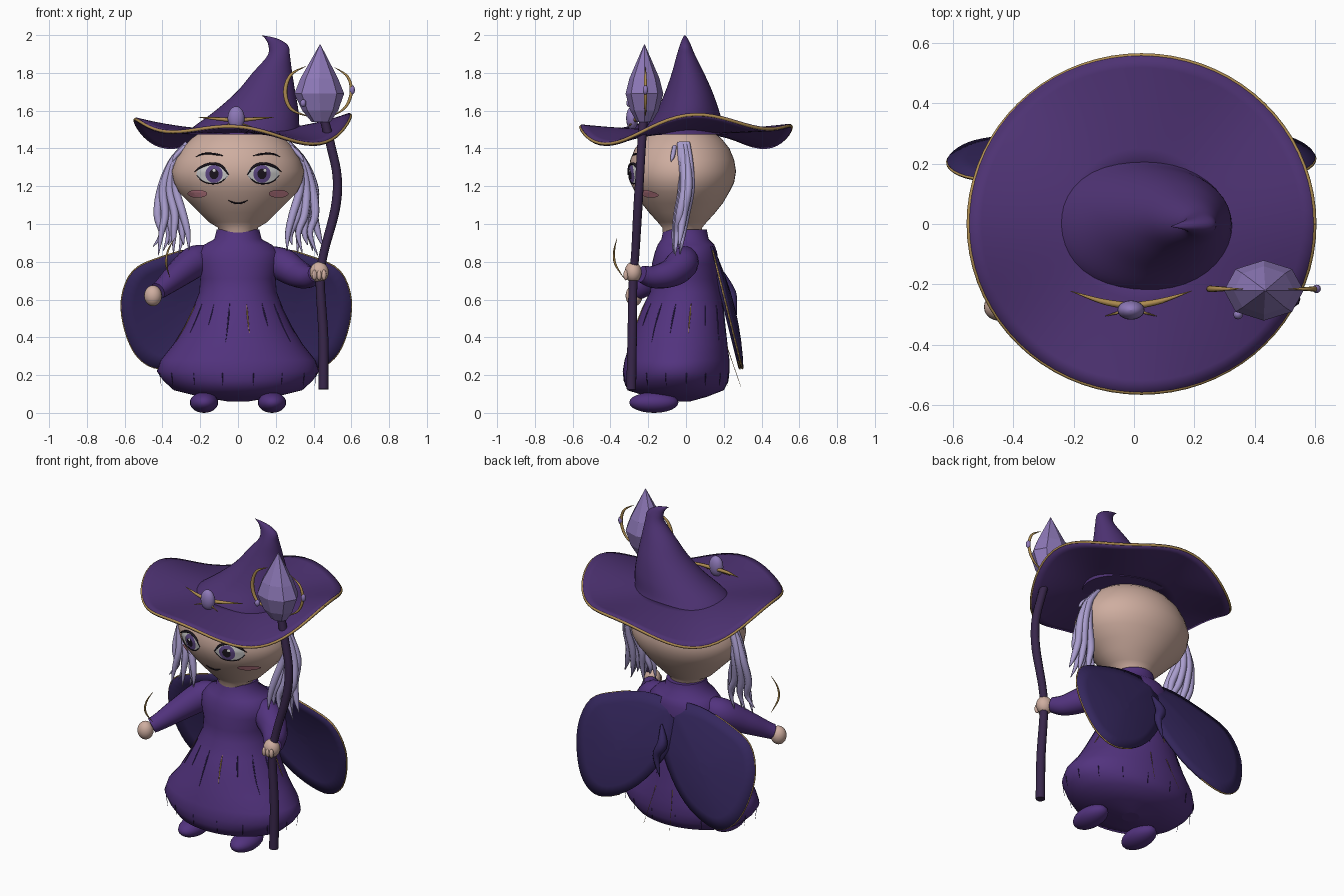
import bpy, bmesh, math
from math import sin, cos, pi, sqrt
from mathutils import Vector

if "Cube" in bpy.data.objects:
    bpy.data.objects.remove(bpy.data.objects["Cube"])

COL = dict(hat=(.075, .032, .17), dress=(.085, .033, .21), cape=(.035, .02, .11), skin=(.62, .42, .35),
           hair=(.40, .34, .62), gold=(.42, .26, .08), gem=(.27, .19, .48), wood=(.04, .02, .07),
           white=(.75, .75, .72), iris=(.12, .07, .25), black=(.012, .008, .015), blush=(.72, .28, .34))
MATS = {}
for k, c in COL.items():
    MATS[k] = bpy.data.materials.new(k)
    MATS[k].diffuse_color = (*c, 1)


def make(name, verts, faces, mat, smooth=True, recalc=True):
    me = bpy.data.meshes.new(name)
    me.from_pydata([tuple(v) for v in verts], [], faces)
    if recalc:
        bm = bmesh.new()
        bm.from_mesh(me)
        bmesh.ops.recalc_face_normals(bm, faces=bm.faces[:])
        bm.to_mesh(me)
        bm.free()
    ob = bpy.data.objects.new(name, me)
    bpy.context.collection.objects.link(ob)
    me.materials.append(MATS[mat])
    for p in me.polygons:
        p.use_smooth = smooth and len(p.vertices) < 5
    return ob


def strips(levels, n):
    """Quads between successive closed rings of n points."""
    return [(a * n + i, a * n + (i + 1) % n, (a + 1) * n + (i + 1) % n, (a + 1) * n + i)
            for a in range(levels - 1) for i in range(n)]


def skin_rings(name, rings, mat, smooth=True):
    """Bridge equal rings of points and cap both ends."""
    n, m = len(rings[0]), len(rings)
    faces = strips(m, n) + [tuple(range(n)), tuple(range((m - 1) * n, m * n))]
    return make(name, [v for r in rings for v in r], faces, mat, smooth)


def loft(name, rows, mat, n=32, smooth=True):
    """Rows of (cx, cy, z, rx, ry) as horizontal ellipses."""
    return skin_rings(name, [[(cx + rx * cos(2 * pi * i / n), cy + ry * sin(2 * pi * i / n), z)
                              for i in range(n)] for cx, cy, z, rx, ry in rows], mat, smooth)


def spline(pts, k):
    """Catmull-Rom through tuples of any length."""
    out = []
    for i in range(len(pts) - 1):
        p = [pts[max(i - 1, 0)], pts[i], pts[i + 1], pts[min(i + 2, len(pts) - 1)]]
        for j in range(k):
            t = j / k
            out.append(tuple(.5 * (2 * b + (c - a) * t + (2 * a - 5 * b + 4 * c - d) * t * t
                                   + (3 * b - a - 3 * c + d) * t ** 3) for a, b, c, d in zip(*p)))
    return out + [tuple(pts[-1])]


def tube(name, pts, mat, sides=8, k=5):
    """Round tube through (x, y, z, radius) points."""
    pts = spline(pts, k) if k > 1 else pts
    P = [Vector(p[:3]) for p in pts]
    rings, nrm = [], Vector((.31, .9, .2))
    for i, p in enumerate(P):
        t = (P[min(i + 1, len(P) - 1)] - P[max(i - 1, 0)]).normalized()
        nrm = (nrm - t * nrm.dot(t)).normalized()
        b, r = t.cross(nrm), max(pts[i][3], .0008)
        rings.append([p + r * (nrm * cos(2 * pi * j / sides) + b * sin(2 * pi * j / sides)) for j in range(sides)])
    return skin_rings(name, rings, mat)


def ball(name, c, s, mat, n=20):
    rows = [(c[0], c[1], c[2] - s[2] * cos(a * pi / 12), max(s[0] * sin(a * pi / 12), .0005),
             max(s[1] * sin(a * pi / 12), .0005)) for a in range(13)]
    return loft(name, rows, mat, n)


# head and neck
HEAD = [(.92, .10, .10), (.98, .105, .105), (1.01, .155, .13), (1.06, .205, .175), (1.11, .255, .215), (1.17, .315, .25),
        (1.22, .34, .275), (1.28, .352, .285), (1.34, .33, .275), (1.40, .295, .25), (1.45, .25, .21), (1.5, .18, .15)]
HY = -.02
loft('head', [(0, HY, z, a, b) for z, a, b in HEAD], 'skin', 48)


def face_y(x, z):
    for (z0, a0, b0), (z1, a1, b1) in zip(HEAD, HEAD[1:]):
        if z0 <= z <= z1:
            t = (z - z0) / (z1 - z0)
            a, b = a0 + (a1 - a0) * t, b0 + (b1 - b0) * t
            return HY - b * sqrt(max(0, 1 - (x / a) ** 2))


def patch(name, cx, cz, rx, rz, lift, mat, n=24):
    """Elliptical patch lying on the face, facing forward."""
    pts = [(cx + rx * f * cos(2 * pi * i / n), cz + rz * f * sin(2 * pi * i / n)) for f in (1, .66, .33) for i in range(n)]
    verts = [(x, face_y(x, z) - lift, z) for x, z in pts]
    make(name, verts, strips(3, n) + [tuple(range(2 * n, 3 * n))], mat, recalc=False)


def face_line(name, xz, r, mat='black'):
    tube(name, [(x, face_y(x, z) - .008, z, r * w) for (x, z), w in zip(xz, (.3, 1, 1, 1, .3))], mat, 6, 4)


for s, side in ((-1, 'left'), (1, 'right')):
    ex, ez = s * .135, 1.265
    patch(side + '_eye_white', ex, ez, .085, .05, .006, 'white')
    patch(side + '_iris', ex - s * .008, ez, .046, .047, .010, 'iris')
    patch(side + '_pupil', ex - s * .008, ez, .024, .028, .014, 'black')
    patch(side + '_eye_glint', ex + .008, ez + .02, .009, .009, .018, 'white', 10)
    face_line(side + '_upper_lash', [(ex + s * d, ez + h) for d, h in
              ((-.085, -.005), (-.05, .04), (0, .055), (.055, .04), (.095, .012))], .007)
    face_line(side + '_lower_lash', [(ex + s * d, ez + h) for d, h in
              ((-.08, -.01), (-.045, -.042), (0, -.052), (.05, -.04), (.085, -.005))], .003)
    face_line(side + '_eyebrow', [(s * x, z) for x, z in
              ((.08, 1.362), (.11, 1.368), (.15, 1.373), (.19, 1.37), (.225, 1.355))], .005)
    patch(side + '_cheek', s * .215, 1.16, .052, .021, .014, 'blush')
face_line('mouth', [(-.05, 1.125), (-.025, 1.113), (0, 1.11), (.025, 1.113), (.05, 1.125)], .004)

# hair locks on both sides
for s, side in ((-1, 'left'), (1, 'right')):
    for i in range(8):
        f = i / 7
        w = .012 * sin(i * 2.4)
        y = -.025 + .045 * ((i * 3) % 8) / 7
        tube(f'{side}_hair_lock_{i + 1}', [
            (s * .27, y - .01, 1.43, .012), (s * (.325 + .025 * f), y, 1.33, .019),
            (s * (.33 + .075 * f), y + .005, 1.19, .023), (s * (.29 + .125 * f) + w, y - .02, 1.05, .022),
            (s * (.265 + .15 * f) - w, y - .035, .95, .016), (s * (.26 + .19 * f), y - .045, .86 + .03 * sin(i * 1.9), .002)],
            'hair', 7)
    tube(side + '_temple_wisp', [(s * .28, -.06, 1.41, .012), (s * .33, -.07, 1.36, .012), (s * .345, -.08, 1.33, .002)], 'hair', 7)

# dress: z, half width, front y, back y
DRESS = [(.06, .05, -.08, .02), (.085, .20, -.20, .11), (.12, .34, -.31, .20), (.17, .395, -.33, .225), (.22, .43, -.335, .23),
         (.28, .41, -.325, .23), (.36, .345, -.30, .22), (.45, .29, -.275, .21), (.55, .24, -.235, .20), (.64, .205, -.19, .18),
         (.71, .20, -.18, .17), (.79, .22, -.18, .17), (.85, .22, -.165, .165), (.89, .18, -.15, .15), (.92, .125, -.13, .12),
         (.97, .113, -.12, .11)]
loft('dress', [(0, (f + b) / 2, z, rx, (b - f) / 2) for z, rx, f, b in DRESS], 'dress', 48)


def dress_point(a, z, out):
    for (z0, r0, f0, b0), (z1, r1, f1, b1) in zip(DRESS, DRESS[1:]):
        if z0 <= z <= z1:
            t = (z - z0) / (z1 - z0)
            r, f, b = r0 + (r1 - r0) * t, f0 + (f1 - f0) * t, b0 + (b1 - b0) * t
            return ((r + out) * cos(a), (f + b) / 2 + ((b - f) / 2 + out) * sin(a), z)


# thin waist pleats and hem threads
for i in range(16):
    a, dz = 2 * pi * (i + .5) / 16, .05 * sin(i * 2.1)
    tube(f'pleat_{i + 1}', [(*dress_point(a, z, .0), r) for z, r in
         ((.58, .001), (.53, .004), (.47 + dz / 2, .003), (.42 + dz, .001))], 'gold' if i % 4 == 0 else 'cape', 5, 3)
    p = dress_point(a, .21, .0)
    tube(f'hem_thread_{i + 1}', [(*p, .002), (p[0] * .98, p[1] * .98, .145, .001)], 'cape', 4, 1)

# shoes
for s, side in ((-1, 'left'), (1, 'right')):
    ball(side + '_shoe', (s * .18, -.17, .055), (.075, .13, .055), 'dress')

# sleeves and hands
tube('left_sleeve', [(-.15, .0, .83, .06), (-.23, -.02, .80, .085), (-.32, -.12, .73, .07), (-.39, -.21, .67, .052),
                     (-.425, -.25, .645, .045)], 'dress', 16)
tube('right_sleeve', [(.15, .0, .83, .06), (.23, -.02, .79, .085), (.31, -.08, .74, .075), (.37, -.17, .72, .06),
                      (.41, -.235, .735, .045)], 'dress', 16)
ball('left_hand', (-.45, -.275, .62), (.047, .045, .055), 'skin')
ball('right_hand', (.43, -.28, .745), (.05, .045, .055), 'skin')
for i in range(3):
    ball(f'right_finger_{i + 1}', (.405 + .025 * i, -.318, .73), (.013, .014, .028), 'skin', 10)
tube('hand_crescent', [(-.335, -.365, .925, .001), (-.37, -.38, .86, .005), (-.38, -.375, .79, .006),
                       (-.36, -.33, .715, .001)], 'gold', 6)

# cape: two broad mirrored petals
PETAL = [(-.03, .87), (.18, .88), (.40, .825), (.55, .75), (.61, .6), (.59, .43), (.52, .29), (.40, .235),
         (.22, .30), (.07, .44), (-.04, .64), (-.03, .87)]
for s, side in ((-1, 'left'), (1, 'right')):
    edge = spline(PETAL, 4)[:-1]
    n, levels = len(edge), (1, .8, .55, .3, .1)
    verts = []
    for f in levels:
        for x, z in edge:
            x, z = .29 + (x - .29) * f, .56 + (z - .56) * f
            verts.append((s * x * (.98 if s > 0 else 1.01), .17 + (.72 - z) * .25 + .035 * (1 - f * f) + .006 * s, z))
    cape = make(side + '_cape_petal', verts, strips(5, n) + [tuple(range(4 * n, 5 * n))], 'cape')
    m = cape.modifiers.new('thickness', 'SOLIDIFY')
    m.thickness, m.offset = .014, 0
    tube(side + '_cape_trim', [(*verts[i], .005) for i in range(6, 32)], 'gold', 5, 1)
    tube(side + '_cape_thread', [(s * .05, .20, .40, .002), (s * .09, .29, .14, .001)], 'gold', 4, 1)
tube('cape_fold', [(.03, .20, .74, .006), (.0, .235, .64, .03), (.03, .25, .56, .022), (.0, .26, .44, .002)], 'cape', 8)


# hat brim, wavy
def brim_point(a, f):
    wave = .04 * cos(4 * a) + .025 * cos(2 * a) + .04 * sin(2 * a) + .012 * cos(a)
    return (.025 + .572 * f * cos(a), .558 * f * sin(a), 1.485 + .012 * f + wave * f ** 2.4)


N, LV = 72, (1, .93, .85, .75, .65, .55, .45, .3)
brim = make('hat_brim', [brim_point(2 * pi * i / N, f) for f in LV for i in range(N)], strips(len(LV), N), 'hat')
m = brim.modifiers.new('thickness', 'SOLIDIFY')
m.thickness, m.offset = .022, 0
tube('hat_brim_trim', [(*brim_point(2 * pi * i / N, 1.0), .008) for i in range(N + 1)], 'gold', 6, 1)

# hat crown, bent cone with a curled tip
loft('hat_crown', spline([(.03, -.005, 1.475, .30, .225), (.045, -.005, 1.515, .28, .205), (.10, .01, 1.6, .22, .165),
                          (.148, .015, 1.7, .155, .125), (.182, .01, 1.8, .105, .085), (.215, .0, 1.89, .06, .05),
                          (.213, -.003, 1.945, .052, .03), (.175, -.005, 1.982, .032, .014),
                          (.125, -.008, 1.999, .002, .002)], 5), 'hat', 40)

# hat ornament
ball('hat_gem', (-.01, -.285, 1.56), (.045, .032, .063), 'gem')
for s, side in ((-1, 'left'), (1, 'right')):
    tube(side + '_ornament_wing', [(-.01 + s * .02, -.27, 1.55, .012), (-.01 + s * .10, -.255, 1.557, .009),
                                   (-.01 + s * .20, -.222, 1.565, .001)], 'gold', 6)
    tube(side + '_ornament_spike', [(-.01 + s * .03, -.29, 1.53, .006), (-.01 + s * .085, -.305, 1.515, .001)], 'gold', 6, 1)

# staff
tube('staff', [(.452, -.29, .125, .027), (.452, -.285, .4, .026), (.435, -.28, .7, .024), (.455, -.268, .85, .023),
               (.515, -.255, 1.08, .025), (.525, -.245, 1.25, .024), (.49, -.235, 1.42, .024), (.455, -.225, 1.56, .024)], 'wood', 10)
loft('staff_crystal', [(.44, -.22, 1.54, .05, .04), (.435, -.22, 1.60, .095, .075), (.43, -.22, 1.69, .132, .10),
                       (.43, -.22, 1.77, .10, .08), (.435, -.22, 1.95, .002, .002)], 'gem', 8, False)
tube('staff_left_crescent', [(.36, -.215, 1.835, .001), (.28, -.215, 1.79, .008), (.25, -.215, 1.70, .011),
                             (.28, -.215, 1.61, .009), (.37, -.215, 1.57, .002)], 'gold', 8)
tube('staff_right_crescent', [(.51, -.215, 1.83, .001), (.58, -.215, 1.78, .007), (.60, -.215, 1.70, .009),
                              (.57, -.215, 1.62, .007), (.50, -.215, 1.57, .002)], 'gold', 8)
ball('staff_right_bead', (.605, -.215, 1.71), (.014, .014, .024), 'gem', 12)
ball('staff_left_bead', (.345, -.30, 1.64), (.016, .016, .02), 'gem', 12)

for m in bpy.data.materials:
    if m.users and not m.is_grease_pencil:
        m.use_nodes = True
        m.node_tree.nodes["Principled BSDF"].inputs["Base Color"].default_value = m.diffuse_color
